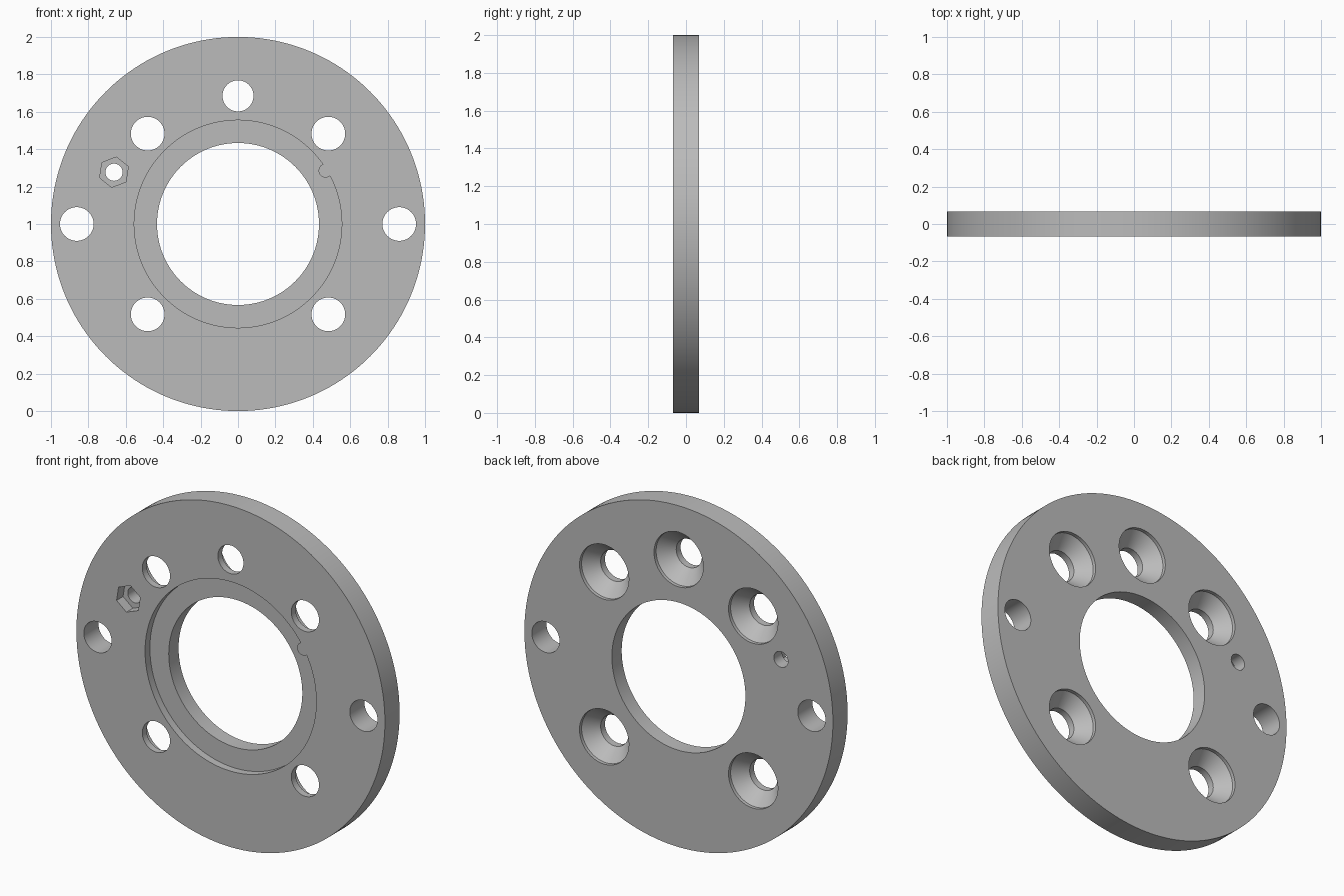
import bpy, bmesh
from math import sin, cos, pi, radians

cube = bpy.data.objects.get("Cube")
if cube:
    bpy.data.objects.remove(cube, do_unlink=True)

HALF = 0.068            # half the plate thickness
FRONT, BACK = -HALF, HALF
OVER = 0.05             # how far cutters stick out of the plate


def lathe(name, profile, x=0.0, z=1.0, sides=64, phase=0.0):
    """Capped solid turned about an axis along y; profile is (radius, y)."""
    bm = bmesh.new()
    rings = []
    for r, y in profile:
        angles = [phase + 2 * pi * i / sides for i in range(sides)]
        rings.append([bm.verts.new((x + r * cos(a), y, z + r * sin(a))) for a in angles])
    for a, b in zip(rings, rings[1:]):
        for i in range(sides):
            j = (i + 1) % sides
            bm.faces.new((a[i], a[j], b[j], b[i]))
    bm.faces.new(rings[0])
    bm.faces.new(rings[-1])
    bmesh.ops.recalc_face_normals(bm, faces=bm.faces)
    mesh = bpy.data.meshes.new(name)
    bm.to_mesh(mesh)
    bm.free()
    obj = bpy.data.objects.new(name, mesh)
    bpy.context.collection.objects.link(obj)
    return obj


def cut(target, cutter):
    """Subtract the cutter from the target, then discard the cutter."""
    cutter.hide_render = True
    mod = target.modifiers.new("cut", 'BOOLEAN')
    mod.operation = 'DIFFERENCE'
    mod.solver = 'EXACT'
    mod.object = cutter
    bpy.context.view_layer.objects.active = target
    bpy.ops.object.modifier_apply(modifier=mod.name)
    bpy.data.objects.remove(cutter, do_unlink=True)


def through(radius):
    return [(radius, FRONT - OVER), (radius, BACK + OVER)]


def countersunk(radius, sink=0.16):
    return [(radius, FRONT - OVER), (radius, FRONT + 0.04),
            (sink, BACK - 0.02), (sink, BACK + OVER)]


# Round plate
plate = lathe("flange_plate", [(1.0, FRONT), (1.0, BACK)], sides=160)

# Front recess, leaving a small round locating key at its edge
recess = lathe("recess_cutter", [(0.555, FRONT - OVER), (0.555, FRONT + 0.045)], sides=128)
cut(recess, lathe("key_cutter", through(0.037), 0.468, 1.285, 32))
cut(plate, recess)

# Central bore
cut(plate, lathe("bore_cutter", through(0.433), sides=128))

# Countersunk screw holes: four diagonal and one at the top
for sx in (-1, 1):
    for sz in (-1, 1):
        cut(plate, lathe("screw_cutter", countersunk(0.09), 0.483 * sx, 1 + 0.483 * sz))
cut(plate, lathe("top_screw_cutter", countersunk(0.083), 0, 1.685))

# Plain side holes
for sx in (-1, 1):
    cut(plate, lathe("side_hole_cutter", through(0.09), 0.862 * sx))

# Hexagonal nut pocket with its pilot hole
cut(plate, lathe("nut_cutter", [(0.082, FRONT - OVER), (0.082, FRONT + 0.06)],
                 -0.663, 1.277, 6, radians(21)))
cut(plate, lathe("pilot_cutter", through(0.046), -0.663, 1.277, 40))

# Single grey finish
grey = bpy.data.materials.new("plain_grey")
grey.use_nodes = True
colour = (0.5, 0.5, 0.5, 1.0)
grey.diffuse_color = colour
grey.node_tree.nodes["Principled BSDF"].inputs["Base Color"].default_value = colour
plate.data.materials.clear()
plate.data.materials.append(grey)
for poly in plate.data.polygons:
    poly.material_index = 0

# Smooth round walls with crisp edges
bpy.ops.object.select_all(action='DESELECT')
plate.select_set(True)
bpy.context.view_layer.objects.active = plate
bpy.ops.object.shade_smooth_by_angle(angle=radians(30))
